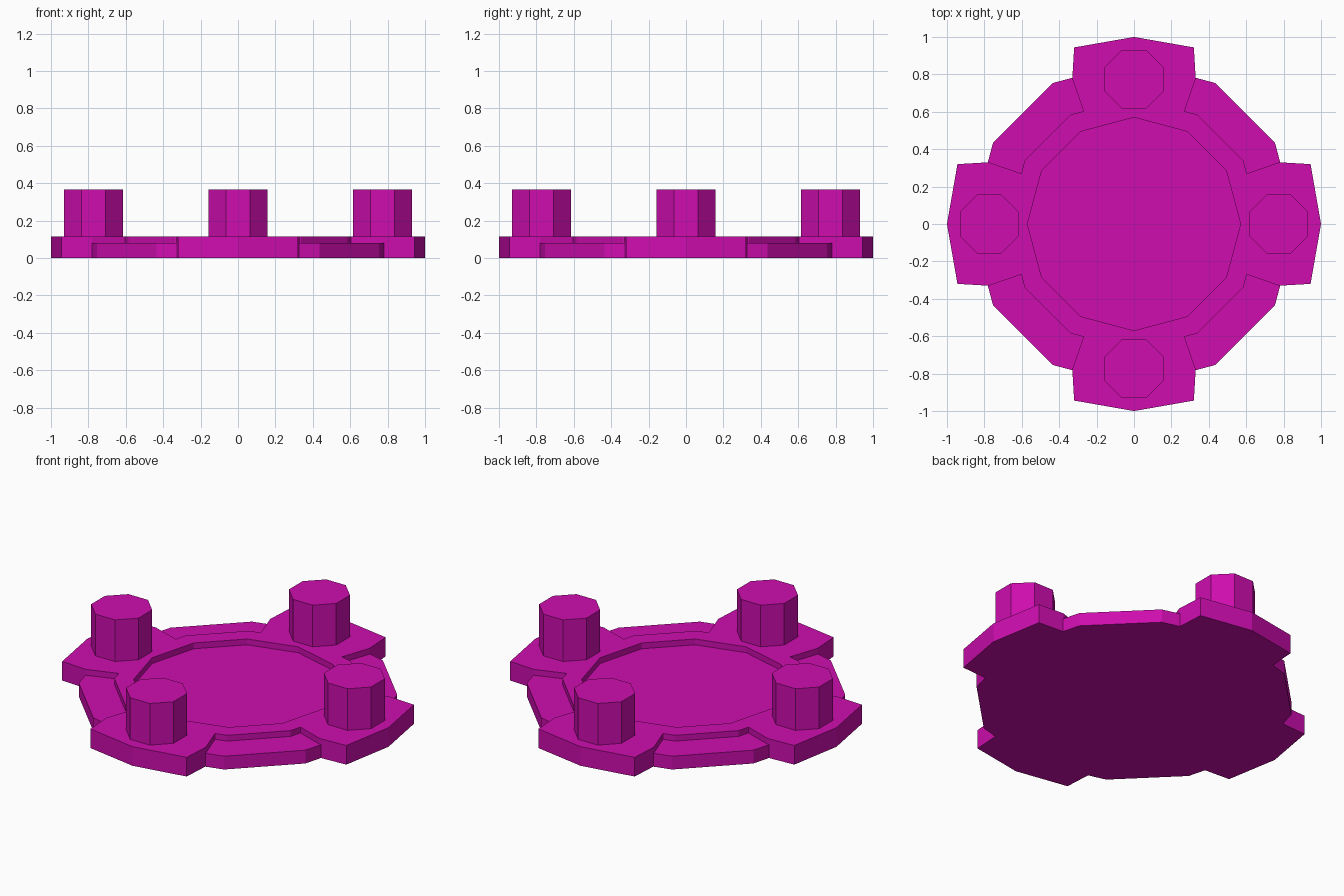
import bpy, bmesh
from math import cos, sin, pi, radians

cube = bpy.data.objects.get("Cube")
if cube:
    bpy.data.objects.remove(cube, do_unlink=True)

COLOUR = (0.62, 0.004, 0.43, 1)
magenta = bpy.data.materials.new("magenta")
magenta.use_nodes = True
magenta.diffuse_color = COLOUR
magenta.node_tree.nodes["Principled BSDF"].inputs["Base Color"].default_value = COLOUR

FLOOR, RIM, POST = 0.08, 0.115, 0.365


def polygon(n, r, cx=0, cy=0, turn=0):
    """Points of a regular polygon."""
    return [(cx + r * cos(turn + 2 * pi * i / n), cy + r * sin(turn + 2 * pi * i / n))
            for i in range(n)]


def slab(name, loops, z0, z1):
    """Flat area bounded by one outline, plus optional holes, raised into a solid."""
    bm = bmesh.new()
    edges = []
    for pts in loops:
        vs = [bm.verts.new((x, y, z0)) for x, y in pts]
        if len(loops) == 1:
            bm.faces.new(vs)
        else:
            edges += [bm.edges.new((a, b)) for a, b in zip(vs, vs[1:] + vs[:1])]
    if edges:
        bmesh.ops.triangle_fill(bm, edges=edges, use_beauty=True)
    new = bmesh.ops.extrude_face_region(bm, geom=bm.faces[:], use_keep_orig=True)
    top = [g for g in new["geom"] if isinstance(g, bmesh.types.BMVert)]
    bmesh.ops.translate(bm, verts=top, vec=(0, 0, z1 - z0))
    bmesh.ops.recalc_face_normals(bm, faces=bm.faces[:])
    mesh = bpy.data.meshes.new(name)
    bm.to_mesh(mesh)
    bm.free()
    mesh.materials.append(magenta)
    obj = bpy.data.objects.new(name, mesh)
    bpy.context.collection.objects.link(obj)
    return obj


# Twelve-sided base plate, also the floor of the recess
slab("base_plate", [polygon(12, 0.87)], 0, FLOOR)

# Raised rim with four flared tabs, one quarter turned four times
quarter = [(-0.27, 0.603), (-0.33, 0.777), (-0.32, 0.944), (0, 1), (0.32, 0.944),
           (0.33, 0.777), (0.27, 0.603), (0.3375, 0.585), (0.585, 0.3375)]
outline = []
for i in range(4):
    outline += quarter
    quarter = [(y, -x) for x, y in quarter]
slab("raised_rim_with_tabs", [outline, polygon(12, 0.57)], 0, RIM)

# Octagonal post on each tab
for name, dx, dy in (("left", 1, 0), ("back", 0, 1), ("right", -1, 0), ("front", 0, -1)):
    slab(name + "_post", [polygon(8, 0.17, dx * 0.773, dy * 0.773, radians(22.5))], RIM, POST)
